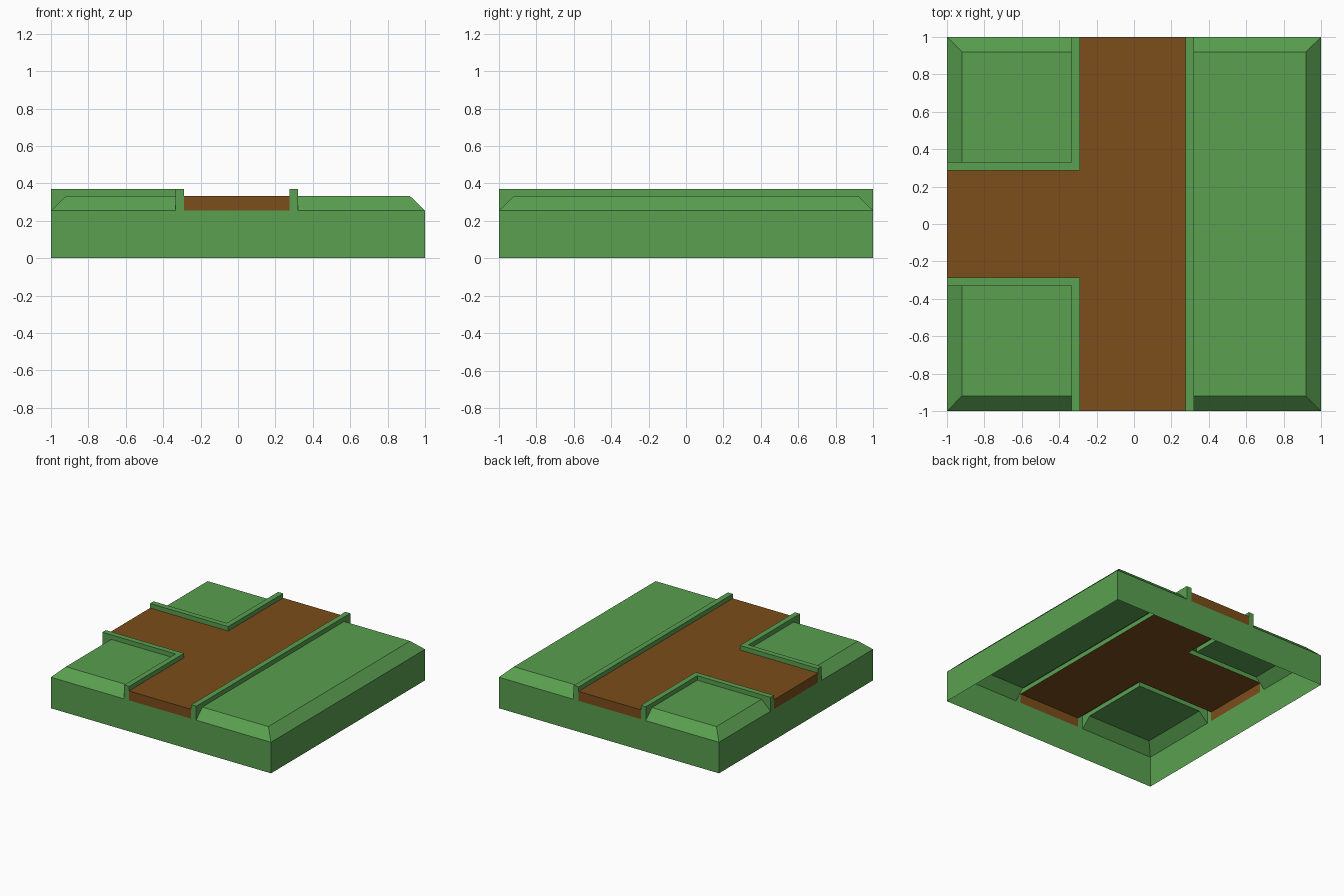
import bpy
import bmesh
from mathutils import Vector

if "Cube" in bpy.data.objects:
    bpy.data.objects.remove(bpy.data.objects["Cube"])

# Heights and plan positions
RIM, TOP, KERB = 0.255, 0.332, 0.369
INSET = 0.92                      # where the edge slope meets the flat turf
XL0, XL1 = -0.335, -0.29          # left kerb, outer and path side
XR0, XR1 = 0.275, 0.32            # right kerb, path and outer side
YP, YK = 0.287, 0.332             # branch kerb, path and outer side


def material(name, rgb):
    mat = bpy.data.materials.new(name)
    mat.diffuse_color = (*rgb, 1)
    mat.use_nodes = True
    mat.node_tree.nodes["Principled BSDF"].inputs["Base Color"].default_value = mat.diffuse_color
    return mat


green = material("grass_green", (0.10, 0.35, 0.08))
brown = material("dirt_brown", (0.20, 0.075, 0.011))


def build(name, faces, mat):
    """Open sheet from (points, outward direction) pairs."""
    bm = bmesh.new()
    for pts, out in faces:
        f = bm.faces.new([bm.verts.new(p) for p in pts])
        f.normal_update()
        if f.normal.dot(Vector(out)) < 0:
            f.normal_flip()
    bmesh.ops.remove_doubles(bm, verts=bm.verts[:], dist=1e-5)
    mesh = bpy.data.meshes.new(name)
    bm.to_mesh(mesh)
    bm.free()
    mesh.materials.append(mat)
    bpy.context.collection.objects.link(bpy.data.objects.new(name, mesh))


def wall_x(x, y0, y1, z0, z1, d):
    return ([(x, y0, z0), (x, y1, z0), (x, y1, z1), (x, y0, z1)], (d, 0, 0))


def wall_y(y, x0, x1, z0, z1, d):
    return ([(x0, y, z0), (x1, y, z0), (x1, y, z1), (x0, y, z1)], (0, d, 0))


def flat(pts, z):
    return ([(x, y, z) for x, y in pts], (0, 0, 1))


UP = (0, 0, 1)

# Base: four outer walls, open underneath
build("base_walls", [w for d in (-1, 1) for w in
                     (wall_x(d, -1, 1, 0, RIM, d), wall_y(d, -1, 1, 0, RIM, d))], green)

# Dirt path: T-shaped top with three end faces
tee = [(XL1, -1), (XR0, -1), (XR0, 1), (XL1, 1), (XL1, YP), (-1, YP), (-1, -YP), (XL1, -YP)]
build("dirt_path", [flat(tee, TOP),
                    wall_y(-1, XL1, XR0, RIM, TOP, -1),
                    wall_y(1, XL1, XR0, RIM, TOP, 1),
                    wall_x(-1, -YP, YP, RIM, TOP, -1)], brown)

# Long turf strip: flat top with sloped edges on three sides
I = INSET
strip = [flat([(XR1, -I), (I, -I), (I, I), (XR1, I)], TOP),
         ([(I, -I, TOP), (I, I, TOP), (1, 1, RIM), (1, -1, RIM)], UP)]
for s in (-1, 1):
    strip.append(([(XR1, s * I, TOP), (I, s * I, TOP), (1, s, RIM), (XR1, s, RIM)], UP))
build("turf_right", strip, green)

# Long kerb: hollow strip, ends drop to the rim
kerb = [flat([(XR0, -1), (XR1, -1), (XR1, 1), (XR0, 1)], KERB),
        wall_x(XR0, -1, 1, TOP, KERB, -1),
        ([(XR1, -1, RIM), (XR1, -I, TOP), (XR1, I, TOP), (XR1, 1, RIM),
          (XR1, 1, KERB), (XR1, -1, KERB)], (1, 0, 0))]
kerb += [wall_y(s, XR0, XR1, RIM, KERB, s) for s in (-1, 1)]
build("kerb_right", kerb, green)

# Corner turf patches and their L-shaped kerbs, front and back
for s, side in ((-1, "front"), (1, "back")):
    build("turf_" + side, [
        flat([(-I, s * YK), (XL0, s * YK), (XL0, s * I), (-I, s * I)], TOP),
        ([(-I, s * YK, TOP), (-I, s * I, TOP), (-1, s, RIM), (-1, s * YK, RIM)], UP),
        ([(-I, s * I, TOP), (XL0, s * I, TOP), (XL0, s, RIM), (-1, s, RIM)], UP)], green)
    build("kerb_" + side, [
        flat([(-1, s * YP), (XL1, s * YP), (XL1, s), (XL0, s), (XL0, s * YK), (-1, s * YK)], KERB),
        wall_x(XL1, s * YP, s, TOP, KERB, 1),
        wall_y(s * YP, -1, XL1, TOP, KERB, -s),
        ([(XL0, s * YK, TOP), (XL0, s * I, TOP), (XL0, s, RIM),
          (XL0, s, KERB), (XL0, s * YK, KERB)], (-1, 0, 0)),
        ([(XL0, s * YK, TOP), (-I, s * YK, TOP), (-1, s * YK, RIM),
          (-1, s * YK, KERB), (XL0, s * YK, KERB)], (0, s, 0)),
        wall_y(s, XL0, XL1, RIM, KERB, s),
        wall_x(-1, s * YP, s * YK, RIM, KERB, -1)], green)
